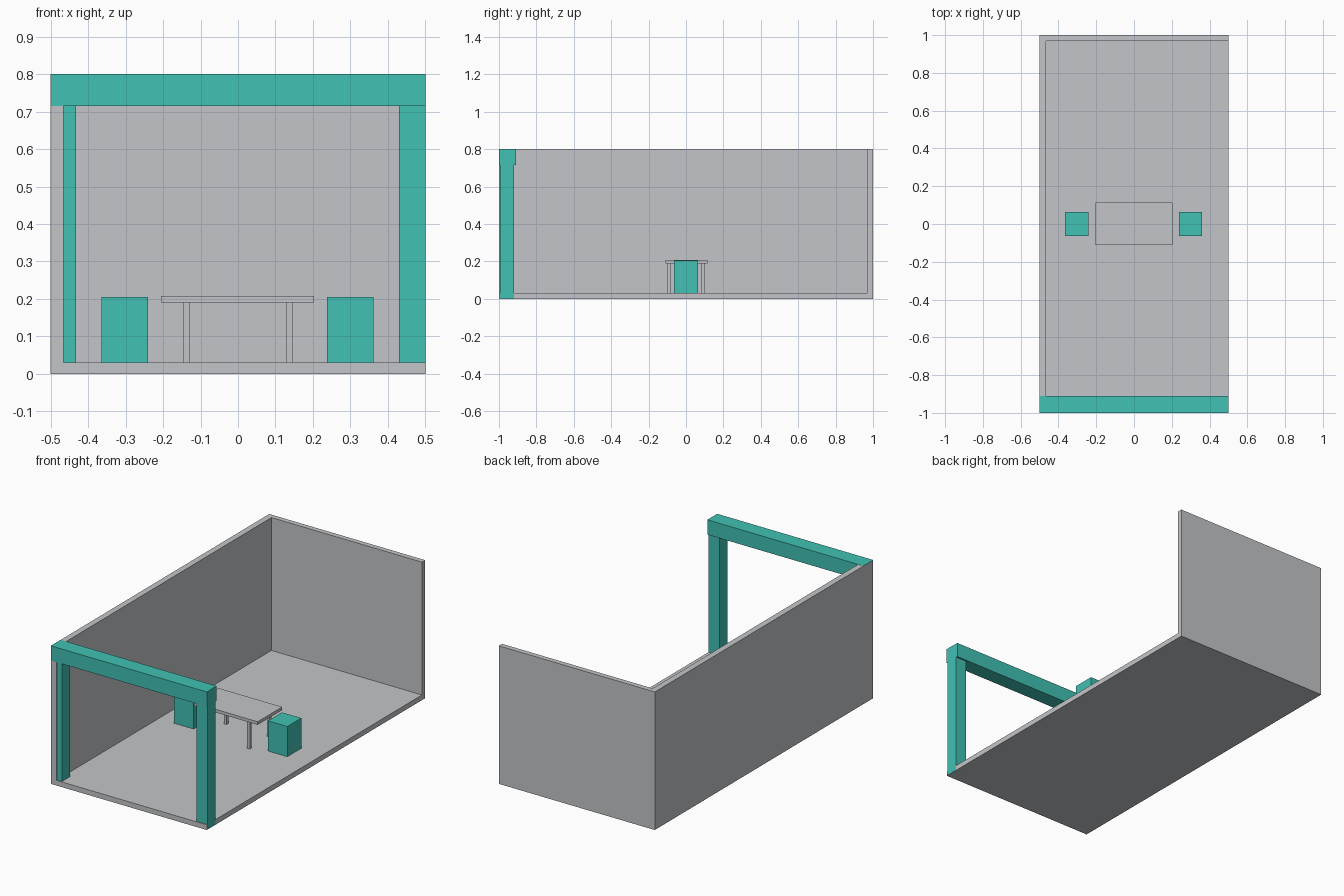
import bpy

if "Cube" in bpy.data.objects:
    bpy.data.objects.remove(bpy.data.objects["Cube"])


def material(name, rgb):
    m = bpy.data.materials.new(name)
    m.diffuse_color = (*rgb, 1.0)
    m.use_nodes = True
    m.node_tree.nodes["Principled BSDF"].inputs["Base Color"].default_value = m.diffuse_color
    return m


grey = material("light_grey", (0.546, 0.558, 0.578))
teal = material("teal", (0.053, 0.533, 0.451))


def box(name, x, y, z, mat):
    """Box spanning the given (min, max) ranges."""
    bpy.ops.mesh.primitive_cube_add(size=1)
    ob = bpy.context.object
    ob.name = name
    for v in ob.data.vertices:
        v.co = [r[1] if c > 0 else r[0] for c, r in zip(v.co, (x, y, z))]
    ob.data.materials.append(mat)
    return ob


E = 0.0006  # keeps the trim just proud of the shell surfaces

# Room shell: floor, left wall and back wall
box("floor", (-0.5, 0.5), (-1, 1), (0, 0.03), grey)
box("left_wall", (-0.5, -0.465), (-1, 1), (0.03, 0.8), grey)
box("back_wall", (-0.465, 0.5), (0.97, 1), (0.03, 0.8), grey)

# Entrance frame
box("frame_beam", (-0.5 + E, 0.5 + E), (-1 - E, -0.91), (0.715, 0.8 + E), teal)
box("frame_post_left", (-0.465, -0.432), (-0.995, -0.92), (0.03, 0.715), teal)
box("frame_post_right", (0.43, 0.5 + E), (-0.995, -0.92), (E, 0.715), teal)

# Table
box("table_top", (-0.205, 0.203), (-0.11, 0.115), (0.19, 0.208), grey)
for sx, x in (("left", -0.147), ("right", 0.128)):
    for sy, y in (("front", -0.099), ("back", 0.081)):
        box(f"table_leg_{sy}_{sx}", (x, x + 0.017), (y, y + 0.017), (0.03, 0.19), grey)

# Stools at both ends of the table
for side, x in (("left", -0.364), ("right", 0.237)):
    box(f"stool_{side}", (x, x + 0.124), (-0.064, 0.064), (0.03, 0.205), teal)
